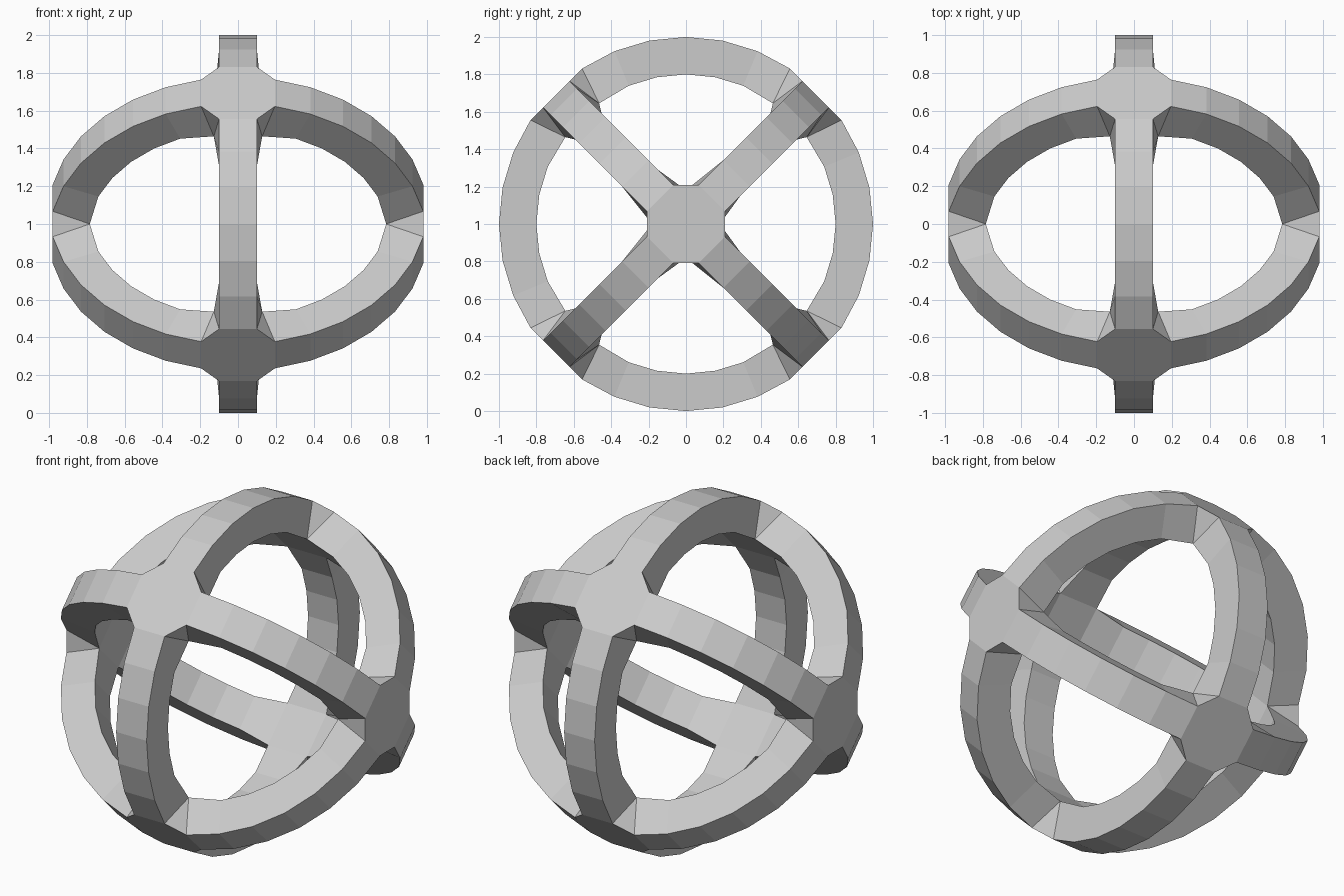
import bpy, bmesh, math
from mathutils import Vector

if "Cube" in bpy.data.objects:
    bpy.data.objects.remove(bpy.data.objects["Cube"])

R_OUT, R_IN, HALF = 1.0, 0.8, 0.1      # ring radii and half width
STEP = math.radians(11.25)             # 32 segments per full ring
CENTRE = Vector((0, 0, 1))
Q = math.sqrt(0.5)
AXES = [Vector((1, 0, 0)), Vector((0, Q, Q)), Vector((0, -Q, Q))]

bm = bmesh.new()


def face(*pts):
    bm.faces.new([bm.verts.new(p + CENTRE) for p in pts])


# Inner corner of a crossing: shared by two neighbouring arms
C, S = math.cos(STEP), math.sin(STEP)
CORNER = (HALF + R_IN * S) / 2


def inner_corner(a, b, c):
    return a * R_IN * C + (b + c) * CORNER


def section(a, b, c, k):
    """Four-point cross-section of the quarter ring from a to b, step k."""
    d = a * math.cos(k * STEP) + b * math.sin(k * STEP)
    outer = [d * R_OUT + c * HALF, d * R_OUT - c * HALF]
    if k == 1:
        inner = [inner_corner(a, b, -c), inner_corner(a, b, c)]
    elif k == 7:
        inner = [inner_corner(b, a, -c), inner_corner(b, a, c)]
    else:
        inner = [d * R_IN - c * HALF, d * R_IN + c * HALF]
    return outer + inner


# Twelve quarter-ring arms
for i in range(3):
    u, v, w = AXES[i], AXES[(i + 1) % 3], AXES[(i + 2) % 3]
    for a in (u, -u):
        for b in (v, -v):
            for k in range(1, 7):
                s, t = section(a, b, w, k), section(a, b, w, k + 1)
                for j in range(4):
                    n = (j + 1) % 4
                    face(s[j], s[n], t[n], t[j])

# Six crossings: outer octagon, inner square and four corner gussets
for i in range(3):
    p, q = AXES[(i + 1) % 3], AXES[(i + 2) % 3]
    for a in (AXES[i], -AXES[i]):
        arms = [p, q, -p, -q]
        octagon, square = [], []
        for j, b in enumerate(arms):
            c = arms[(j + 1) % 4]
            hub = a * R_OUT * C
            e0 = hub + b * R_OUT * S + c * HALF
            e1 = hub + c * R_OUT * S + b * HALF
            corner = inner_corner(a, b, c)
            octagon += [e0, e1]
            square.append(corner)
            face(e0, e1, corner)
        face(*octagon)
        face(*square)

bmesh.ops.remove_doubles(bm, verts=bm.verts, dist=1e-4)
bmesh.ops.recalc_face_normals(bm, faces=bm.faces)
mesh = bpy.data.meshes.new("ring_cage")
bm.to_mesh(mesh)
bm.free()
bpy.context.collection.objects.link(bpy.data.objects.new("ring_cage", mesh))
